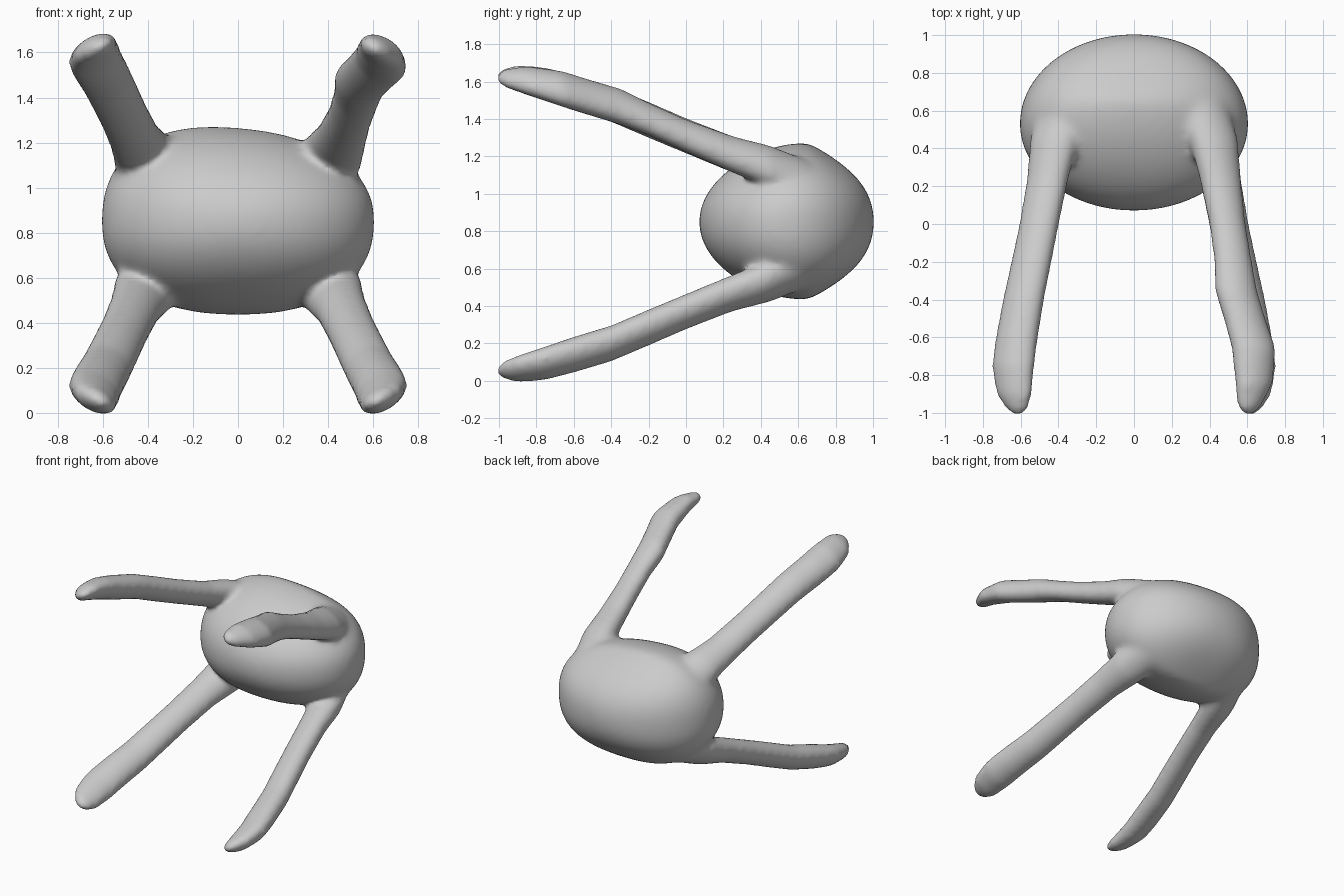
import bpy, bmesh, math
from mathutils import Vector

if "Cube" in bpy.data.objects:
    bpy.data.objects.remove(bpy.data.objects["Cube"])

clay = bpy.data.materials.new("light_grey")
clay.use_nodes = True
clay.diffuse_color = (0.6, 0.6, 0.6, 1)
clay.node_tree.nodes["Principled BSDF"].inputs["Base Color"].default_value = (0.6, 0.6, 0.6, 1)

MID = 0.84   # height of the body centre
bm = bmesh.new()

# Rounded body: slightly boxy seen from the front, bevelled at the back
for v in bmesh.ops.create_icosphere(bm, subdivisions=5, radius=1)["verts"]:
    x, y, z = v.co
    p = 2.3
    cross = (abs(x) ** p + abs(z) ** p) ** (1 / p)
    v.co /= math.sqrt(cross ** 2 + y ** 2)
    x, y, z = v.co
    depth = 0.46 if y < 0 else 0.475
    back = max(y, 0)
    tilt = -0.05 * x * max(z, 0)
    v.co = (0.605 * x,
            0.53 + depth * y + 0.1 * z * z * (1 - back) - 0.18 * back * z ** 4,
            MID + 0.01 + 0.415 * z + tilt)


def limb(side, level, stations):
    """Loft flattened rings; a station is y, out, height from middle, half width, half thickness."""
    radial = Vector((0.48 * side, 0, 0.87 * level))
    across = Vector((0.87 * side, 0, -0.48 * level))
    rings = []
    for y, out, height, wide, thick in stations:
        centre = Vector((out * side, y, MID + height * level))
        rings.append([bm.verts.new(centre + across * wide * math.cos(a) + radial * thick * math.sin(a))
                      for a in (math.tau * k / 24 for k in range(24))])
    for a, b in zip(rings, rings[1:]):
        for k in range(24):
            j = (k + 1) % 24
            bm.faces.new((a[k], a[j], b[j], b[k]))
    bm.faces.new(rings[0])
    bm.faces.new(rings[-1])


root = [(.25, .455, .37, .118, .094), (.45, .42, .305, .14, .105), (.65, .36, .23, .14, .1)]
plain = [(-1.01, .615, .785, .03, .02), (-.98, .62, .783, .066, .04),
         (-.9, .635, .776, .106, .06), (-.75, .64, .745, .124, .08),
         (-.6, .62, .7, .121, .09), (-.4, .585, .64, .117, .092),
         (-.2, .543, .555, .114, .094), (0, .502, .47, .112, .092)]
lumpy = [(-1.01, .605, .78, .03, .02), (-.97, .61, .778, .07, .045),
         (-.85, .635, .765, .11, .068), (-.66, .635, .72, .127, .088),
         (-.5, .585, .67, .12, .09), (-.35, .54, .625, .12, .092),
         (-.2, .525, .56, .108, .084), (0, .495, .47, .103, .086)]

# Four limbs reaching forward, the upper left one bumpier
for side in (-1, 1):
    for level in (-1, 1):
        limb(side, level, (lumpy if side > 0 and level > 0 else plain) + root)

bmesh.ops.recalc_face_normals(bm, faces=bm.faces)
mesh = bpy.data.meshes.new("body_with_limbs")
bm.to_mesh(mesh)
bm.free()
mesh.materials.append(clay)
body = bpy.data.objects.new("body_with_limbs", mesh)
bpy.context.collection.objects.link(body)

# Fuse the parts and soften the joints
fuse = body.modifiers.new("fuse", 'REMESH')
fuse.mode = 'VOXEL'
fuse.voxel_size = 0.016
fuse.use_smooth_shade = True
soften = body.modifiers.new("soften", 'SMOOTH')
soften.factor = 0.5
soften.iterations = 24
